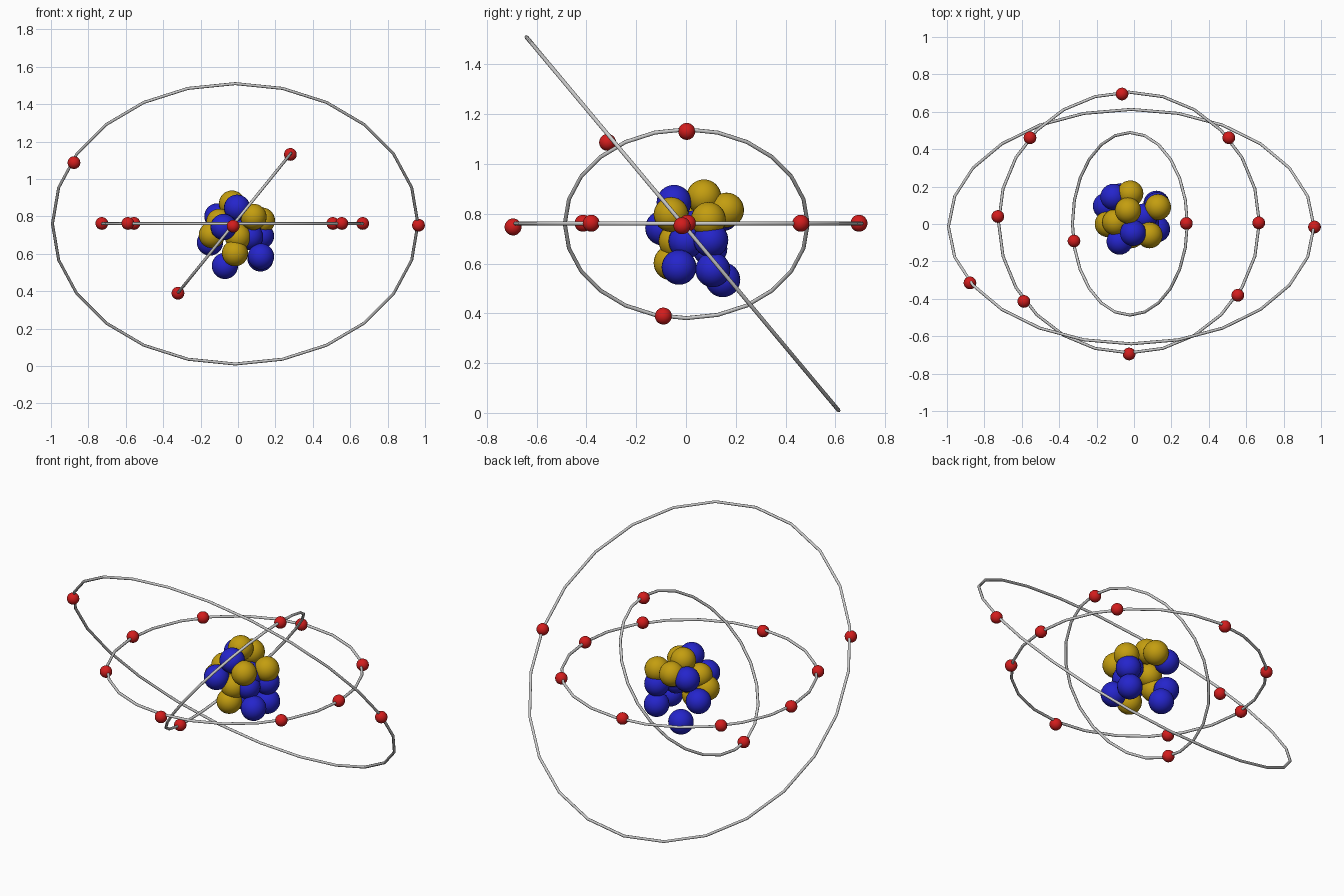
import bpy, bmesh
from math import cos, sin, tau, radians
from mathutils import Matrix

if "Cube" in bpy.data.objects:
    bpy.data.objects.remove(bpy.data.objects["Cube"])


def material(name, rgb):
    m = bpy.data.materials.new(name)
    m.diffuse_color = (*rgb, 1)
    m.use_nodes = True
    m.node_tree.nodes["Principled BSDF"].inputs["Base Color"].default_value = m.diffuse_color
    return m


RED = material("electron_red", (0.65, 0.012, 0.012))
BLUE = material("neutron_blue", (0.018, 0.018, 0.6))
YELLOW = material("proton_yellow", (0.55, 0.34, 0.005))


def add_object(name, bm, mat=None):
    mesh = bpy.data.meshes.new(name)
    bmesh.ops.recalc_face_normals(bm, faces=bm.faces)
    for f in bm.faces:
        f.smooth = True
    bm.to_mesh(mesh)
    bm.free()
    if mat:
        mesh.materials.append(mat)
    obj = bpy.data.objects.new(name, mesh)
    bpy.context.collection.objects.link(obj)
    return obj


def ball(name, centre, radius, mat):
    bm = bmesh.new()
    bmesh.ops.create_uvsphere(bm, u_segments=24, v_segments=16, radius=radius)
    add_object(name, bm, mat).location = centre


def orbit(name, centre, radius, rotation, tube=0.008, segs=24, sides=8):
    bm = bmesh.new()
    rings = []
    for i in range(segs):
        a = tau * i / segs
        loop = []
        for j in range(sides):
            b = tau * j / sides
            r = radius + tube * cos(b)
            loop.append(bm.verts.new((r * cos(a), r * sin(a), tube * sin(b))))
        rings.append(loop)
    for i in range(segs):
        p, q = rings[i], rings[(i + 1) % segs]
        for j in range(sides):
            k = (j + 1) % sides
            bm.faces.new((p[j], q[j], q[k], p[k]))
    bm.transform(rotation)
    add_object(name, bm).location = centre


# Orbit rings: large tilted, middle flat, small tilted
orbit("outer_orbit", (-0.015, -0.014, 0.76), 0.977, Matrix.Rotation(radians(-50.1), 4, 'X'))
orbit("middle_orbit", (-0.027, 0.008, 0.761), 0.697, Matrix.Identity(4))
orbit("inner_orbit", (-0.022, 0.001, 0.76), 0.488, Matrix.Rotation(radians(-51), 4, 'Y'))

# Electrons riding on the rings
electrons = [
    (-0.877, -0.315, 1.087), (0.965, -0.016, 0.752),
    (0.28, 0.003, 1.131), (-0.321, -0.091, 0.389),
    (-0.728, 0.04, 0.762), (-0.556, 0.461, 0.762), (-0.064, 0.695, 0.762),
    (0.507, 0.461, 0.762), (0.667, 0.006, 0.762), (0.555, -0.381, 0.762),
    (-0.026, -0.695, 0.747), (-0.589, -0.414, 0.762),
]
for i, c in enumerate(electrons):
    ball(f"electron_{i + 1}", c, 0.034, RED)

# Nucleus: cluster of protons and neutrons
protons = [
    (-0.032, 0.072, 0.868), (-0.02, 0.163, 0.815), (0.083, -0.06, 0.797),
    (0.128, 0.09, 0.777), (-0.14, 0.0, 0.7), (-0.1, 0.01, 0.77),
    (-0.016, -0.06, 0.603), (0.0, -0.04, 0.69),
]
neutrons = [
    (-0.07, 0.148, 0.535), (-0.005, -0.048, 0.846), (-0.077, -0.094, 0.743),
    (-0.15, 0.096, 0.66), (-0.11, 0.145, 0.8), (0.123, 0.1, 0.695),
    (0.123, -0.028, 0.585), (0.12, 0.108, 0.575), (0.055, 0.04, 0.745),
    (0.065, 0.0, 0.69),
]
for i, c in enumerate(protons):
    ball(f"proton_{i + 1}", c, 0.07, YELLOW)
for i, c in enumerate(neutrons):
    ball(f"neutron_{i + 1}", c, 0.07, BLUE)
